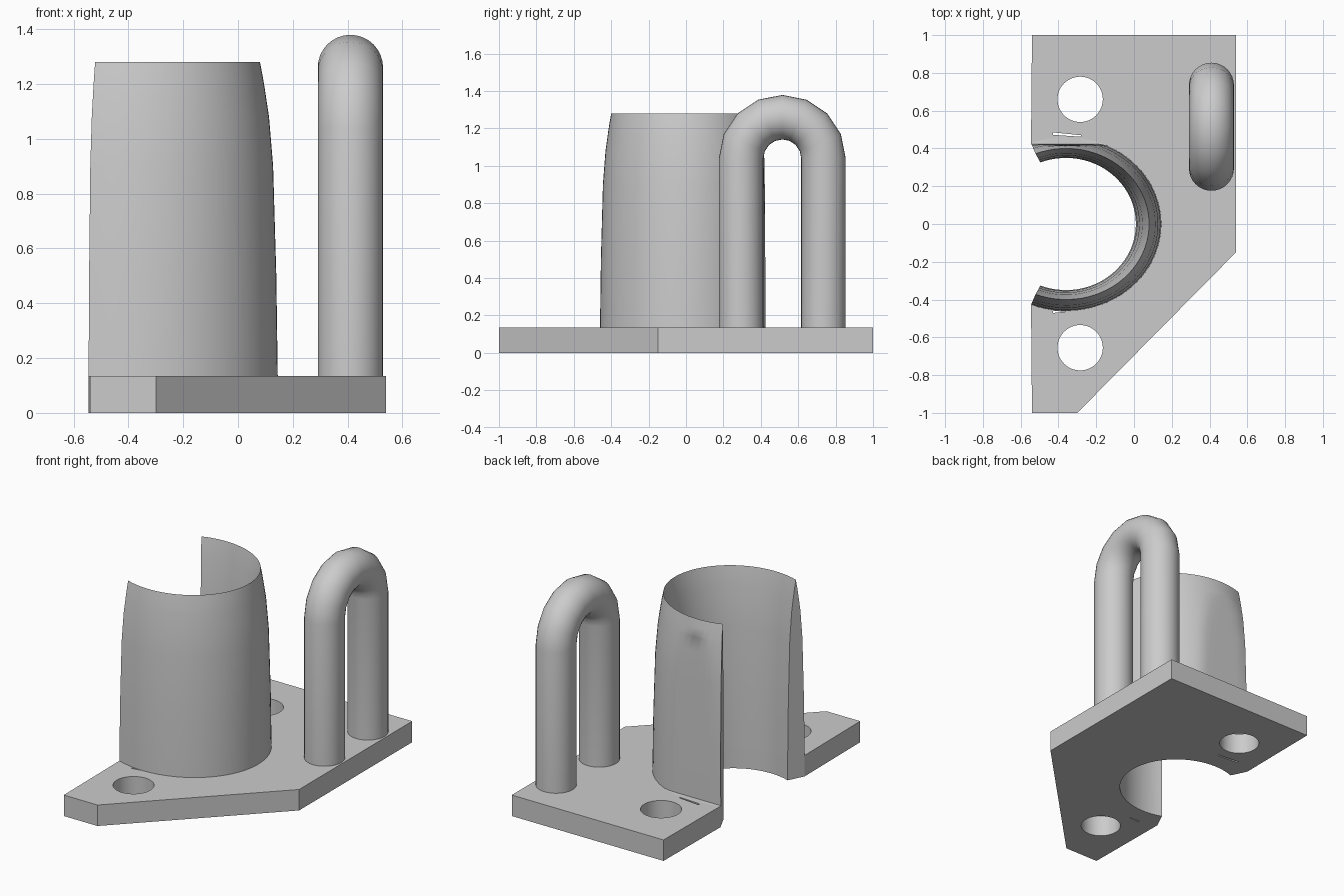
import bpy, bmesh, math
from mathutils import Vector

if "Cube" in bpy.data.objects:
    bpy.data.objects.remove(bpy.data.objects["Cube"])

grey = bpy.data.materials.new("plain grey")
grey.use_nodes = True
GREY = (0.6, 0.6, 0.6, 1)
grey.diffuse_color = GREY
grey.node_tree.nodes["Principled BSDF"].inputs["Base Color"].default_value = GREY

PLATE_H = 0.135
CX = -0.36                      # centre of the open shell
OUTER, RIM, INNER = (0.505, 0.46), (0.44, 0.40), (0.37, 0.35)
END = math.radians(111.5)
STEPS = 48


def finish(bm, name, smooth=True):
    bmesh.ops.recalc_face_normals(bm, faces=bm.faces)
    mesh = bpy.data.meshes.new(name)
    bm.to_mesh(mesh)
    bm.free()
    mesh.materials.append(grey)
    ob = bpy.data.objects.new(name, mesh)
    bpy.context.collection.objects.link(ob)
    bpy.ops.object.select_all(action='DESELECT')
    ob.select_set(True)
    bpy.context.view_layer.objects.active = ob
    if smooth:
        bpy.ops.object.shade_smooth_by_angle(angle=math.radians(35))
    return ob


def prism(bm, outline, z0, z1):
    face = bm.faces.new([bm.verts.new((x, y, z0)) for x, y in outline])
    grown = bmesh.ops.extrude_face_region(bm, geom=[face])["geom"]
    bmesh.ops.translate(bm, vec=(0, 0, z1 - z0),
                        verts=[g for g in grown if isinstance(g, bmesh.types.BMVert)])


def circle(x, y, r, n=48):
    return [(x + r * math.cos(math.tau * i / n), y + r * math.sin(math.tau * i / n))
            for i in range(n)]


def on_ellipse(size, angle):
    return CX + size[0] * math.cos(angle), size[1] * math.sin(angle)


def mix(a, b, f):
    return tuple(p + (q - p) * f for p, q in zip(a, b))


angles = [END * (2 * i / STEPS - 1) for i in range(STEPS + 1)]

# base plate with a clipped corner and a notch under the shell
bm = bmesh.new()
notch = [on_ellipse(OUTER, a) for a in angles]
prism(bm, [(-0.54, -1), (-0.3, -1), (0.54, -0.15), (0.54, 1), (-0.54, 1)]
      + notch[::-1], 0, PLATE_H)
plate = finish(bm, "base_plate", smooth=False)

# bolt holes and narrow slits
bm = bmesh.new()
for y in (0.66, -0.655):
    prism(bm, circle(-0.285, y, 0.12), -0.1, 0.3)
prism(bm, [(-0.43, 0.472), (-0.28, 0.462), (-0.28, 0.47), (-0.43, 0.485)], -0.1, 0.3)
prism(bm, [(-0.43, -0.471), (-0.35, -0.463), (-0.43, -0.461)], -0.1, 0.3)
cutter = finish(bm, "hole_cutter", smooth=False)
cutter.hide_render = True
cutter.hide_viewport = True
cut = plate.modifiers.new("holes", 'BOOLEAN')
cut.object = cutter
cut.solver = 'EXACT'
bpy.context.view_layer.objects.active = plate
bpy.ops.object.modifier_apply(modifier="holes")
bpy.data.objects.remove(cutter)
bpy.context.view_layer.objects.active = plate
plate.select_set(True)
bpy.ops.object.shade_smooth_by_angle(angle=math.radians(35))

# open shell whose wall narrows to a sharp rim
taper = [(0, 0), (PLATE_H, 0), (PLATE_H + 0.002, 0), (0.5, 0.08), (0.9, 0.26),
         (1.08, 0.49), (1.17, 0.70), (1.175, 0.71), (1.23, 0.85), (1.28, 1)]
bm = bmesh.new()
loops = []
for a in angles:
    loop = []
    for z, f in taper:
        x, y = on_ellipse(mix(OUTER, RIM, f), a)
        if PLATE_H < z < 1.172:         # flattened back wall beneath a lip
            y = min(y, 0.425 - 0.015 * f)
        loop.append(bm.verts.new((x, y, z)))
    for z, f in taper[-2::-1]:
        x, y = on_ellipse(mix(INNER, RIM, f), a)
        loop.append(bm.verts.new((x, y, z)))
    loops.append(loop)
for p, q in zip(loops, loops[1:]):
    for i in range(len(p)):
        j = (i + 1) % len(p)
        bm.faces.new((p[i], p[j], q[j], q[i]))
bm.faces.new(loops[0])
bm.faces.new(loops[-1])
finish(bm, "open_shell")

# round bar bent into an arch
HX, HY, BEND, BAR, SPRING = 0.41, 0.515, 0.22, 0.119, 1.04
path = [(Vector((HX, HY + BEND, 0.1)), 0)]
for i in range(9):
    t = math.pi * i / 8
    path.append((Vector((HX, HY + BEND * math.cos(t), SPRING + BEND * math.sin(t))), t))
path.append((Vector((HX, HY - BEND, 0.1)), math.pi))
bm = bmesh.new()
rings = []
for centre, t in path:
    out = Vector((0, math.cos(t), math.sin(t)))
    rings.append([bm.verts.new(centre + out * v + Vector((u, 0, 0)))
                  for u, v in circle(0, 0, BAR, 32)])
for p, q in zip(rings, rings[1:]):
    for i in range(len(p)):
        j = (i + 1) % len(p)
        bm.faces.new((p[i], p[j], q[j], q[i]))
bm.faces.new(rings[0])
bm.faces.new(rings[-1])
finish(bm, "arched_bar")
